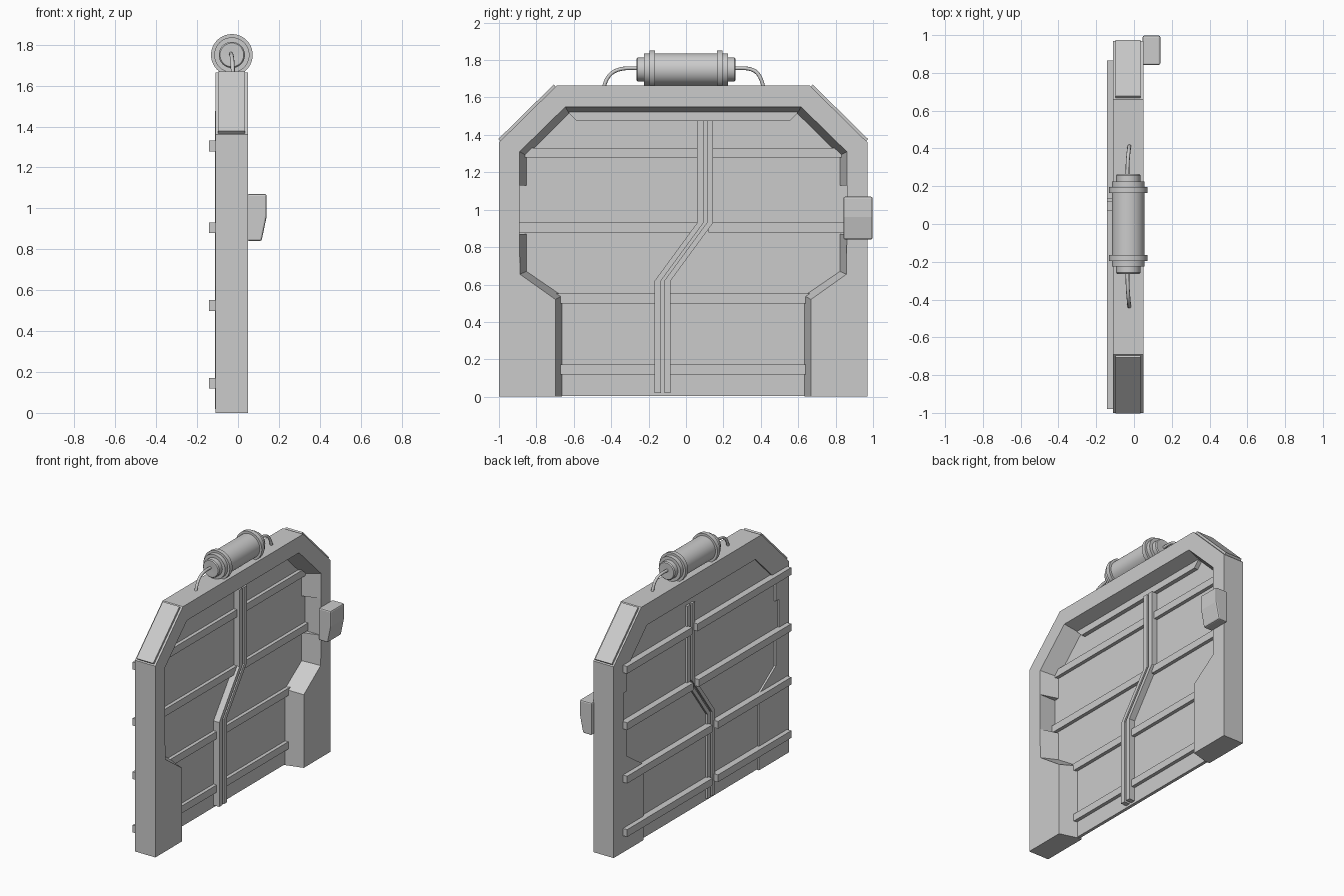
import bpy, bmesh, math
from mathutils import Vector

if "Cube" in bpy.data.objects:
    bpy.data.objects.remove(bpy.data.objects["Cube"])

C = -0.015  # y of the frame's middle plane


def finish(name, bm, bevel=0.0):
    bmesh.ops.remove_doubles(bm, verts=bm.verts, dist=1e-5)
    bmesh.ops.recalc_face_normals(bm, faces=bm.faces)
    me = bpy.data.meshes.new(name)
    bm.to_mesh(me)
    bm.free()
    ob = bpy.data.objects.new(name, me)
    bpy.context.collection.objects.link(ob)
    if bevel:
        m = ob.modifiers.new("bevel", 'BEVEL')
        m.width, m.segments = bevel, 2
    return ob


def prism(name, pts, a, b, axis='X', bevel=0.0):
    """Extrude a profile: (y,z) along X, or (x,z) along Y."""
    bm = bmesh.new()
    def place(p, t):
        return (t, p[0], p[1]) if axis == 'X' else (p[0], t, p[1])
    lo = [bm.verts.new(place(p, a)) for p in pts]
    hi = [bm.verts.new(place(p, b)) for p in pts]
    bm.faces.new(lo)
    bm.faces.new(hi)
    n = len(pts)
    for i in range(n):
        j = (i + 1) % n
        bm.faces.new((lo[i], lo[j], hi[j], hi[i]))
    return finish(name, bm, bevel)


def mirrored(half):
    return [(C - y, z) for y, z in half] + [(C + y, z) for y, z in reversed(half)]


# Frame: arch with tapered inner wall and a notch in each post
outer = [(.985, 0), (.985, .53), (.985, .66), (.985, .87), (.985, .87),
         (.985, 1.13), (.985, 1.13), (.985, 1.36), (.675, 1.665)]
front = [(.683, 0), (.683, .52), (.873, .655), (.875, .87), (.875, .87),
         (.875, 1.13), (.875, 1.13), (.875, 1.31), (.63, 1.55)]
inner = [(.648, 0), (.648, .54), (.838, .67), (.838, .87), (.875, .87),
         (.875, 1.13), (.838, 1.13), (.838, 1.29), (.61, 1.515)]
XF, XB = 0.05, -0.11
bm = bmesh.new()
rings = []
for half, x in ((outer, XF), (front, XF), (inner, XB + .035), (inner, XB), (outer, XB)):
    rings.append([bm.verts.new((x, y, z)) for y, z in mirrored(half)])
for k in range(5):
    a, b = rings[k], rings[(k + 1) % 5]
    for i in range(len(a) - 1):
        bm.faces.new((a[i], a[i + 1], b[i + 1], b[i]))
for e in (0, -1):
    bm.faces.new([r[e] for r in rings])
bmesh.ops.dissolve_degenerate(bm, dist=1e-5, edges=bm.edges)
finish("frame", bm)

# Raised plates on the sloped corners
for s, tag in ((-1, "left"), (1, "right")):
    a, b = Vector((.985, 1.36)), Vector((.675, 1.665))
    d = (b - a).normalized()
    n = Vector((d.y, -d.x))
    a, b = a + d * .01, b - d * .01
    q = [a - n * .01, b - n * .01, b + n * .015, a + n * .015]
    prism("corner_plate_" + tag, [(C + s * p.x, p.y) for p in q], -.097, .035)

# Door panel and the lip along its top
prism("door_panel", mirrored([(.665, .005), (.665, .53), (.88, .66), (.88, 1.3), (.62, 1.53)]),
      -.097, -.075)
prism("door_top_lip", mirrored([(.57, 1.475), (.61, 1.515), (.61, 1.53)]), -.097, -.045)

# Twin strips along the stepped door seam
path = [(.1025, 1.476), (.1025, .93), (-.125, .62), (-.125, .02)]
for tag, l, r in (("left", -.0425, -.009), ("right", .009, .0425)):
    prism("seam_strip_" + tag, [(y + l, z) for y, z in path] +
          [(y + r, z) for y, z in reversed(path)], -.112, -.03)

# Horizontal ribs, split at the seam
for i, (z, s) in enumerate(((.145, -.125), (.525, -.125), (.905, .09), (1.305, .1025))):
    for tag, y0, y1 in (("left", -.98, s - .03), ("right", s + .03, .865)):
        prism(f"rib_{tag}_{i}", [(y0, z - .026), (y1, z - .026), (y1, z + .026), (y0, z + .026)],
              -.143, -.05)

# Control box on the right post
prism("control_box", [(.045, 1.07), (.14, 1.07), (.14, .96), (.115, .84), (.045, .84)],
      .842, .997, 'Y', bevel=.009)

# Canister on top: lathed profile (y, radius) mirrored about y = 0
half = [(.262, 0), (.265, .03), (.265, .058), (.258, .064), (.225, .064), (.225, .086), (.195, .086),
        (.195, .102), (.165, .102), (.165, .086)]
prof = half + [(-y, r) for y, r in reversed(half)]
bm = bmesh.new()
vs = [bm.verts.new((-.03 + r, y, 1.75)) for y, r in prof]
es = [bm.edges.new((vs[i], vs[i + 1])) for i in range(len(vs) - 1)]
bmesh.ops.spin(bm, geom=vs + es, cent=(-.03, 0, 1.75), axis=(0, 1, 0),
               angle=math.tau, steps=40, use_merge=True)
can = finish("canister", bm)
bpy.context.view_layer.objects.active = can
can.select_set(True)
bpy.ops.object.shade_smooth_by_angle(angle=math.radians(35))

# Cables from the canister ends into the frame
for s, tag, end in ((-1, "left", .44), (1, "right", .415)):
    cu = bpy.data.curves.new("cable_" + tag, 'CURVE')
    cu.dimensions = '3D'
    cu.bevel_depth, cu.bevel_resolution, cu.resolution_u = .01, 2, 10
    sp = cu.splines.new('BEZIER')
    sp.bezier_points.add(1)
    for p, co, hl, hr in zip(sp.bezier_points,
                             ((-.035, .25, 1.755), (-.025, end, 1.65)),
                             ((-.035, .2, 1.755), (-.025, end - .02, 1.74)),
                             ((-.035, .37, 1.765), (-.025, end, 1.62))):
        p.handle_left_type = p.handle_right_type = 'FREE'
        p.co, p.handle_left, p.handle_right = [(v[0], v[1] * s, v[2]) for v in (co, hl, hr)]
    bpy.context.collection.objects.link(bpy.data.objects.new("cable_" + tag, cu))
